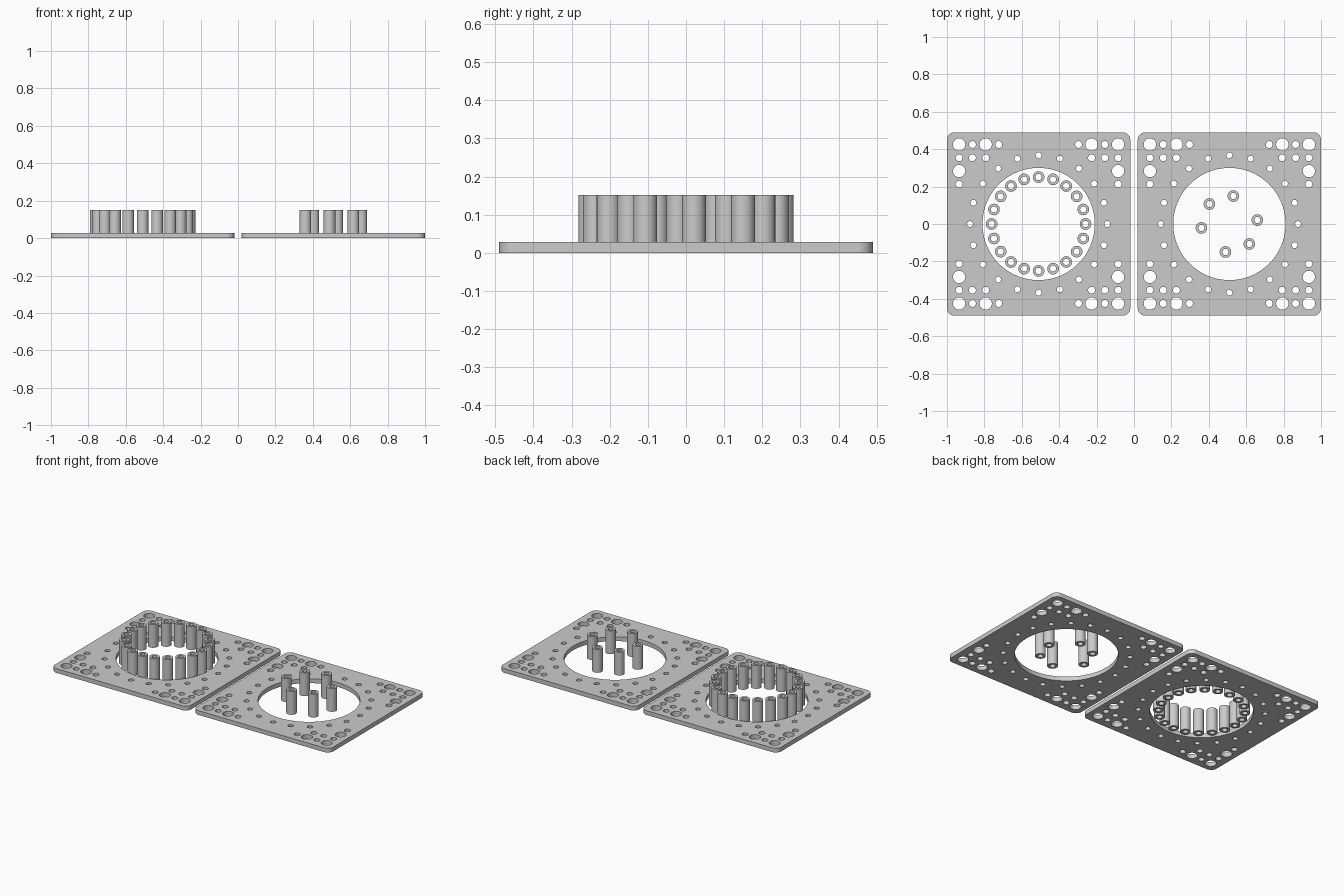
import bpy
import bmesh
from math import cos, sin, radians, tau

if "Cube" in bpy.data.objects:
    bpy.data.objects.remove(bpy.data.objects["Cube"], do_unlink=True)

grey = bpy.data.materials.new("light grey")
grey.use_nodes = True
COLOUR = (0.6, 0.6, 0.6, 1)
grey.diffuse_color = COLOUR
grey.node_tree.nodes["Principled BSDF"].inputs["Base Color"].default_value = COLOUR

PLATE_X, HALF, CORNER, THICK = 0.51, 0.49, 0.04, 0.028
TUBE_H, TUBE_R, BORE_R = 0.151, 0.031, 0.0165


def circle(x, y, r, n=32):
    return [(x + r * cos(tau * i / n), y + r * sin(tau * i / n)) for i in range(n)]


def rounded_square(half, r, steps=10):
    pts = []
    for k, (sx, sy) in enumerate([(1, 1), (-1, 1), (-1, -1), (1, -1)]):
        for i in range(steps + 1):
            a = radians(90 * (k + i / steps))
            pts.append((sx * (half - r) + r * cos(a), sy * (half - r) + r * sin(a)))
    return pts


def extruded(name, outlines, height):
    """Solid standing on z = 0; inner outlines become through holes."""
    curve = bpy.data.curves.new(name, "CURVE")
    curve.dimensions = "2D"
    curve.fill_mode = "BOTH"
    curve.extrude = height / 2
    for pts in outlines:
        spline = curve.splines.new("POLY")
        spline.points.add(len(pts) - 1)
        for p, (x, y) in zip(spline.points, pts):
            p.co = (x, y, 0, 1)
        spline.use_cyclic_u = True
    obj = bpy.data.objects.new(name, curve)
    bpy.context.collection.objects.link(obj)
    bpy.ops.object.select_all(action="DESELECT")
    obj.select_set(True)
    bpy.context.view_layer.objects.active = obj
    bpy.ops.object.convert(target="MESH")
    obj = bpy.context.view_layer.objects.active
    bm = bmesh.new()
    bm.from_mesh(obj.data)
    bmesh.ops.remove_doubles(bm, verts=bm.verts, dist=1e-5)
    bmesh.ops.translate(bm, verts=bm.verts, vec=(0, 0, height / 2))
    bmesh.ops.recalc_face_normals(bm, faces=bm.faces)
    bm.to_mesh(obj.data)
    bm.free()
    obj.data.materials.clear()
    obj.data.materials.append(grey)
    bpy.ops.object.shade_smooth_by_angle(angle=radians(35))
    return obj


def copy_of(obj, name, x, y):
    dup = obj.copy()
    dup.name = name
    dup.location = (x, y, 0)
    bpy.context.collection.objects.link(dup)
    return dup


# Plate outline, central opening, ring of small holes and corner hole patterns
A, B, C, D = 0.425, 0.354, 0.283, 0.213
outlines = [rounded_square(HALF, CORNER), circle(0, 0, 0.3, 96)]
for i in range(20):
    a = tau * i / 20
    outlines.append(circle(0.367 * cos(a), 0.367 * sin(a), 0.016, 24))
large = [(A, A), (C, A), (A, C)]
small = [(B, A), (D, A), (A, B), (B, B), (C, B), (A, D)]
for sx in (-1, 1):
    for sy in (-1, 1):
        outlines += [circle(sx * x, sy * y, 0.033) for x, y in large]
        outlines += [circle(sx * x, sy * y, 0.0185, 24) for x, y in small]

right_plate = extruded("right_plate", outlines, THICK)
right_plate.location.x = -PLATE_X
copy_of(right_plate, "left_plate", PLATE_X, 0)

# Hollow spacer tubes: a full ring on the right, six on the left
tube = extruded("spacer_tube", [circle(0, 0, TUBE_R), circle(0, 0, BORE_R)], TUBE_H)
layouts = [
    ("right_spacer", -PLATE_X, 0.251, [18 * i for i in range(20)]),
    ("left_spacer", PLATE_X, 0.151, [8, 82, 135, 188, 262, 315]),
]
for name, cx, ring, angles in layouts:
    for i, deg in enumerate(angles):
        a = radians(deg)
        copy_of(tube, f"{name}_{i + 1}", cx + ring * cos(a), ring * sin(a))
bpy.data.objects.remove(tube, do_unlink=True)
